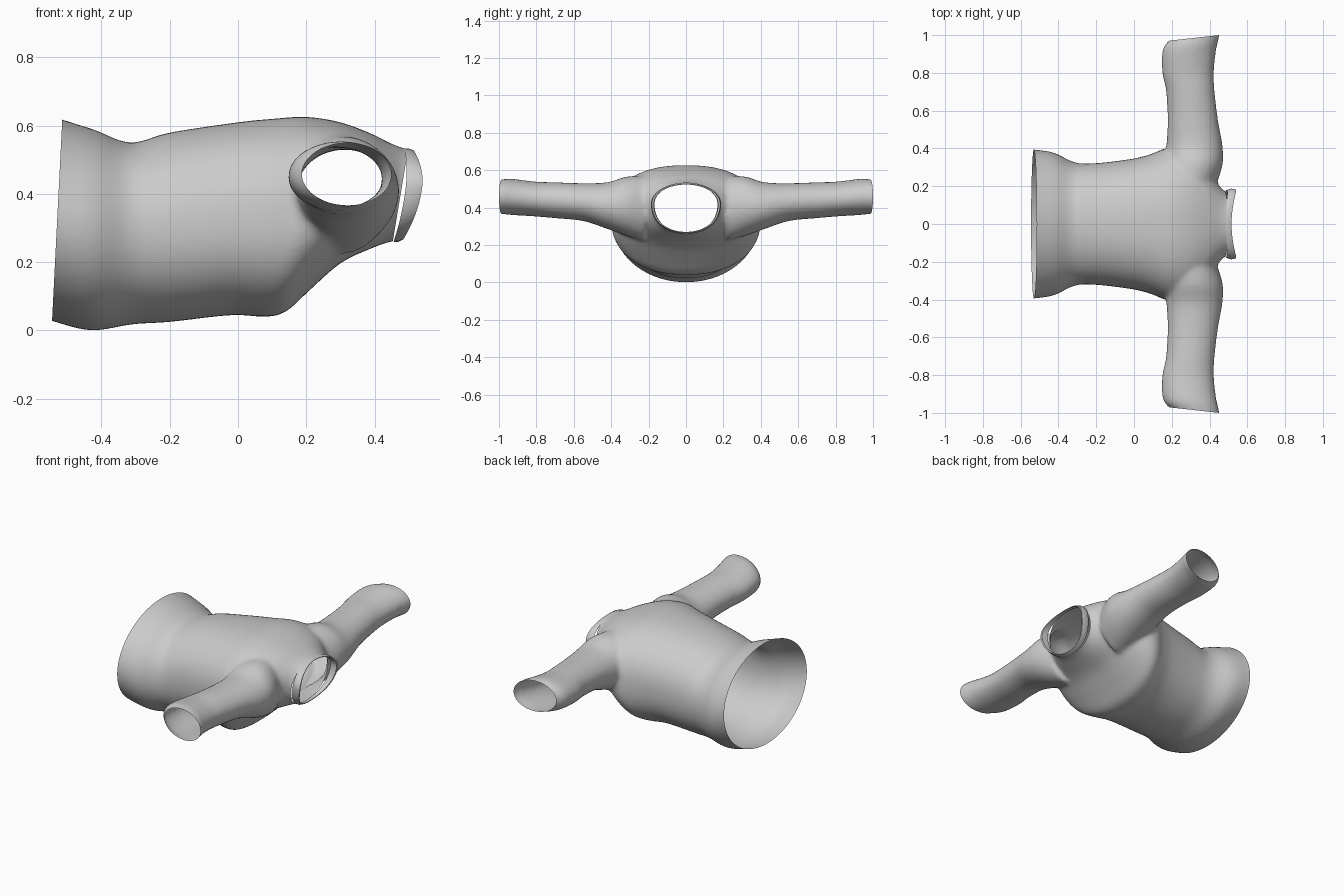
import bpy, bmesh
from math import sin, cos, pi, copysign
from mathutils import Vector

if "Cube" in bpy.data.objects:
    bpy.data.objects.remove(bpy.data.objects["Cube"])


def spline(rows, steps):
    # Catmull-Rom interpolation of parameter rows
    out = []
    for i in range(len(rows) - 1):
        p = [rows[max(0, min(len(rows) - 1, i + k))] for k in (-1, 0, 1, 2)]
        for s in range(steps):
            t = s / steps
            out.append([0.5 * (2 * b + (c - a) * t + (2 * a - 5 * b + 4 * c - d) * t * t
                               + (3 * b - a - 3 * c + d) * t ** 3) for a, b, c, d in zip(*p)])
    return out + [list(rows[-1])]


def loft(bm, rings, caps=True):
    loops = [[bm.verts.new(p) for p in r] for r in rings]
    n = len(loops[0])
    for a, b in zip(loops, loops[1:]):
        for i in range(n):
            j = (i + 1) % n
            bm.faces.new((a[i], a[j], b[j], b[i]))
    if caps:
        bm.faces.new(loops[0][::-1])
        bm.faces.new(loops[-1])


def power(v, e):
    return copysign(abs(v) ** (2 / e), v)


def make_object(name, bm):
    bmesh.ops.recalc_face_normals(bm, faces=bm.faces[:])
    me = bpy.data.meshes.new(name)
    bm.to_mesh(me)
    bm.free()
    ob = bpy.data.objects.new(name, me)
    bpy.context.collection.objects.link(ob)
    return ob


N = 64
ANG = [2 * pi * i / N for i in range(N)]

# Torso: top x, top z, bottom x, bottom z, half width, roundness
TORSO = [
    (-.58, .645, -.61, .05, .405, 2), (-.52, .62, -.545, .028, .395, 2),
    (-.42, .588, -.43, 0, .378, 2), (-.315, .55, -.31, .018, .326, 2.1),
    (-.2, .58, -.2, .025, .322, 2.2), (0, .61, -.02, .045, .345, 2.3),
    (.1, .62, .08, .04, .37, 2.35), (.2, .626, .14, .055, .40, 2.4),
    (.3, .61, .21, .118, .39, 2.4), (.39, .577, .3, .197, .33, 2.3),
    (.45, .547, .39, .24, .24, 2.2), (.5, .53, .455, .262, .175, 2.1),
    (.56, .52, .53, .27, .165, 2.1)]


def torso_ring(xt, zt, xb, zb, w, e):
    pts = []
    for a in ANG:
        f = (power(sin(a), e) + 1) / 2
        pts.append((xb + (xt - xb) * f, w * power(cos(a), e), zb + (zt - zb) * f))
    return pts


# Sleeve: y, back x, front x, bottom z, top z
SLEEVE = [
    (.22, .16, .44, .22, .57), (.32, .16, .47, .25, .565), (.42, .172, .468, .285, .535),
    (.55, .178, .445, .328, .53), (.7, .17, .427, .343, .535), (.8, .15, .423, .352, .538),
    (.9, .148, .432, .358, .55), (.95, .165, .441, .362, .555), (.985, .20, .45, .366, .55),
    (1.04, .22, .455, .37, .545)]


def sleeve_ring(side, y, x0, x1, z0, z1):
    return [((x0 + x1) / 2 + (x1 - x0) / 2 * cos(a), side * y,
             (z0 + z1) / 2 + (z1 - z0) / 2 * sin(a)) for a in ANG]


bm = bmesh.new()
loft(bm, [torso_ring(*r) for r in spline(TORSO, 5)])
for side in (-1, 1):
    loft(bm, [sleeve_ring(side, *r) for r in spline(SLEEVE, 5)])
raw = make_object("garment_solid", bm)

# Fuse torso and sleeves into one soft skin
rm = raw.modifiers.new("fuse", 'REMESH')
rm.mode = 'VOXEL'
rm.voxel_size = 0.011
sm = raw.modifiers.new("soften", 'SMOOTH')
sm.factor = 0.5
sm.iterations = 12
ev = raw.evaluated_get(bpy.context.evaluated_depsgraph_get())
bm = bmesh.new()
bm.from_mesh(ev.to_mesh())
ev.to_mesh_clear()
bpy.data.objects.remove(raw)

# Cut open the hem, neck and both cuffs
cuts = [((-.53, 0, .32), (-.59, 0, .03)), ((.475, 0, .39), (.27, 0, -.045)),
        ((.45, 1.0, .45), (-.028, .25, 0)), ((.45, -1.0, .45), (-.028, -.25, 0))]
for co, no in cuts:
    bmesh.ops.bisect_plane(bm, geom=bm.verts[:] + bm.edges[:] + bm.faces[:], dist=1e-5,
                           plane_co=Vector(co), plane_no=Vector(no).normalized(),
                           clear_outer=True)
body = make_object("garment_body", bm)

# Collar: an egg-shaped standing band, bowed forward at the sides
def collar_ring(scale, lift, flare):
    pts = []
    for a in ANG:
        s, c = sin(a), cos(a)
        z = .42 + (.11 * s if s > 0 else .157 * s)
        y = scale * .172 * c * (1 if s > 0 else 1 + .12 * s * s)
        x = .463 + .12 * (z - .265) + .022 * c * c + lift * (.6 + .4 * c * c)
        pts.append((x, y, z + flare * s))
    return pts


bm = bmesh.new()
loft(bm, [collar_ring(1.05, -.012, .004), collar_ring(1.09, .012, .003),
          collar_ring(1.06, .036, -.004), collar_ring(1.0, .034, -.007),
          collar_ring(.98, -.005, -.004)], caps=False)
collar = make_object("collar", bm)

for ob in (body, collar):
    bpy.ops.object.select_all(action='DESELECT')
    ob.select_set(True)
    bpy.context.view_layer.objects.active = ob
    bpy.ops.object.shade_smooth_by_angle(angle=0.7)
